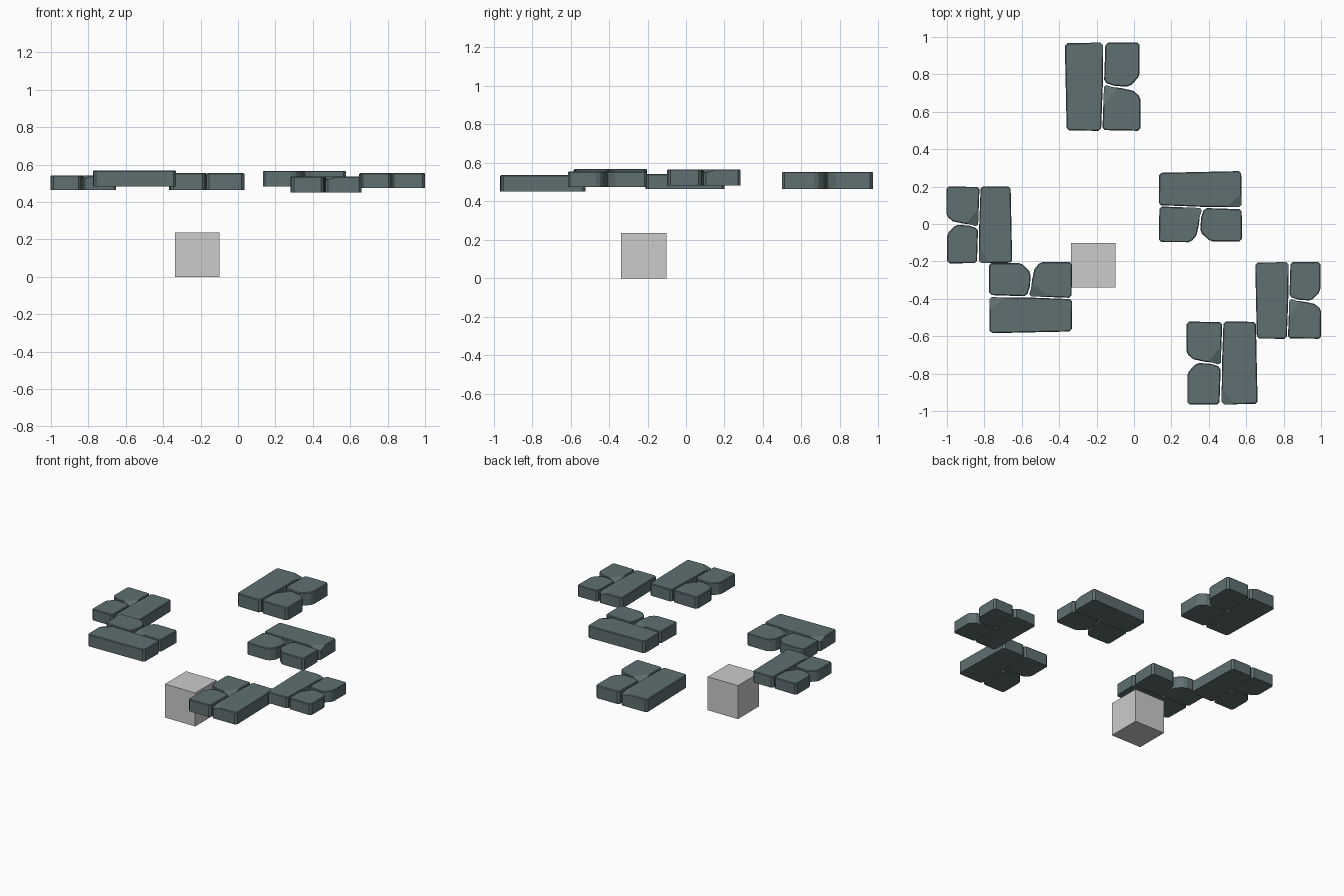
import bpy, bmesh, math
from mathutils import Vector, Matrix

if "Cube" in bpy.data.objects:
    bpy.data.objects.remove(bpy.data.objects["Cube"])


def material(name, rgb):
    m = bpy.data.materials.new(name)
    m.diffuse_color = (*rgb, 1)
    m.use_nodes = True
    m.node_tree.nodes["Principled BSDF"].inputs["Base Color"].default_value = m.diffuse_color
    return m


slate = material("slate_stone", (0.115, 0.160, 0.166))
grey = material("light_grey", (0.60, 0.60, 0.60))

T = 0.09  # stone thickness before scaling

# outline of each stone, and its sloping chip: corner, x run, y run, drop
STONES = {
    "long_slab": ([(-0.19, -0.235), (-0.006, -0.237), (0.003, 0.0), (0.005, 0.235), (-0.2, 0.232)],
                  ((0.005, 0.235), -0.075, -0.09, 0.022)),
    "upper_stone": ([(0.010, 0.022), (0.065, 0.004), (0.145, -0.002), (0.2, 0.055),
                     (0.2, 0.236), (0.017, 0.235)], None),
    "lower_stone": ([(0.001, -0.233), (0.204, -0.237), (0.205, -0.055), (0.165, -0.022),
                     (0.100, -0.008), (0.055, -0.003), (0.010, 0.012)],
                    ((0.007, 0.010), 0.09, -0.11, 0.03)),
}


def stone_mesh(name, outline, chip):
    bm = bmesh.new()
    base = bm.faces.new([bm.verts.new((x, y, 0)) for x, y in outline])
    top = bmesh.ops.extrude_face_region(bm, geom=[base])["geom"]
    bmesh.ops.translate(bm, vec=(0, 0, T), verts=[v for v in top if isinstance(v, bmesh.types.BMVert)])
    bmesh.ops.recalc_face_normals(bm, faces=bm.faces[:])
    # clipped upright corners
    upright = [e for e in bm.edges if abs(e.verts[0].co.z - e.verts[1].co.z) > T / 2
               and e.calc_face_angle(0) > 0.6]
    bmesh.ops.bevel(bm, geom=upright, offset=0.014, offset_type='OFFSET', segments=1,
                    profile=0.5, affect='EDGES')
    # small chamfer round the top rim
    rim = [e for e in bm.edges if all(v.co.z > T - 1e-4 for v in e.verts)]
    bmesh.ops.bevel(bm, geom=rim, offset=0.005, offset_type='OFFSET', segments=1,
                    profile=0.5, affect='EDGES')
    # sloping chip off one top corner
    if chip:
        (cx, cy), dx, dy, drop = chip
        a = Vector((cx + dx, cy, T))
        b = Vector((cx, cy + dy, T))
        c = Vector((cx, cy, T - drop))
        n = (a - c).cross(b - c).normalized()
        if n.z < 0:
            n.negate()
        cut = bmesh.ops.bisect_plane(bm, geom=bm.verts[:] + bm.edges[:] + bm.faces[:],
                                     plane_co=c, plane_no=n, clear_outer=True)
        bmesh.ops.holes_fill(bm, edges=[e for e in bm.edges if e.is_boundary], sides=0)
    bmesh.ops.recalc_face_normals(bm, faces=bm.faces[:])
    me = bpy.data.meshes.new(name)
    bm.to_mesh(me)
    bm.free()
    me.materials.append(slate)
    return me


meshes = {k: stone_mesh(k, *v) for k, v in STONES.items()}

# floating stone clusters: name, centre x, centre y, bottom z, turn, scale
CLUSTERS = [
    ("back", -0.170, 0.735, 0.464, 0, 1.0),
    ("middle", 0.355, 0.095, 0.482, -90, 0.94),
    ("left", -0.825, -0.005, 0.464, 180, 0.87),
    ("left_front", -0.553, -0.396, 0.484, 90, 0.94),
    ("right", 0.822, -0.408, 0.476, 0, 0.87),
    ("front", 0.473, -0.744, 0.452, 180, 0.94),
]
for label, x, y, z, turn, s in CLUSTERS:
    for part, me in meshes.items():
        ob = bpy.data.objects.new(f"{label}_{part}", me)
        ob.matrix_world = (Matrix.Translation((x, y, z)) @ Matrix.Rotation(math.radians(turn), 4, 'Z')
                           @ Matrix.Scale(s, 4))
        bpy.context.collection.objects.link(ob)

# plain cube standing on the ground
bpy.ops.mesh.primitive_cube_add(size=0.237, location=(-0.217, -0.22, 0.1185))
cube = bpy.context.object
cube.name = "ground_cube"
cube.data.materials.append(grey)
